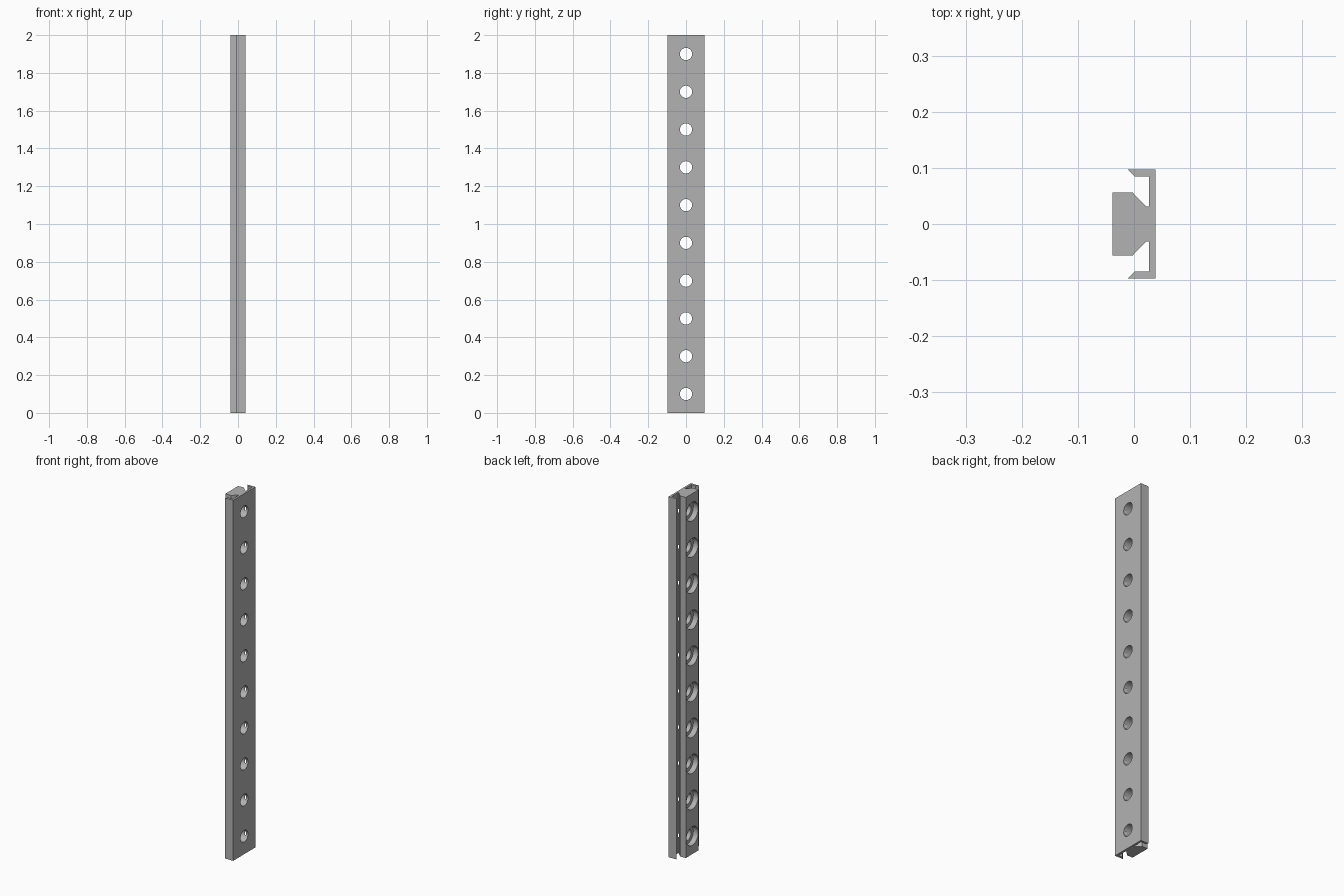
import bpy, bmesh, math
from mathutils import Vector

cube = bpy.data.objects.get("Cube")
if cube:
    bpy.data.objects.remove(cube, do_unlink=True)

LENGTH = 2.0
HOLES = 10
SIDES = 32

metal = bpy.data.materials.new("Grey metal")
metal.use_nodes = True
GREY = (0.45, 0.45, 0.45, 1)
metal.diffuse_color = GREY
metal.node_tree.nodes["Principled BSDF"].inputs["Base Color"].default_value = GREY


def make_object(name, bm):
    bmesh.ops.recalc_face_normals(bm, faces=bm.faces)
    mesh = bpy.data.meshes.new(name)
    bm.to_mesh(mesh)
    bm.free()
    mesh.materials.append(metal)
    obj = bpy.data.objects.new(name, mesh)
    bpy.context.collection.objects.link(obj)
    return obj


# Rail: half cross-section (block, dovetail taper, back plate, lip), mirrored
half = [(-0.0385, 0.0565), (-0.003, 0.0565), (0.022, 0.031), (0.027, 0.031),
        (0.027, 0.085), (0.001, 0.085), (-0.0115, 0.0975), (0.0385, 0.0975)]
outline = half + [(x, -y) for x, y in reversed(half)]
bm = bmesh.new()
face = bm.faces.new([bm.verts.new((x, y, 0)) for x, y in outline])
top = bmesh.ops.extrude_face_region(bm, geom=[face])["geom"]
bmesh.ops.translate(bm, vec=Vector((0, 0, LENGTH)),
                    verts=[v for v in top if isinstance(v, bmesh.types.BMVert)])
rail = make_object("mounting_rail", bm)

# Counterbored screw holes: stepped cutters along x
steps = [(-0.06, 0.052), (-0.0085, 0.052), (-0.0085, 0.0325), (0.06, 0.0325)]
bm = bmesh.new()
for i in range(HOLES):
    z = LENGTH / HOLES * (i + 0.5)
    rings = []
    for x, r in steps:
        angles = [math.tau * k / SIDES for k in range(SIDES)]
        rings.append([bm.verts.new((x, r * math.cos(a), z + r * math.sin(a)))
                      for a in angles])
    for a, b in zip(rings, rings[1:]):
        for k in range(SIDES):
            n = (k + 1) % SIDES
            bm.faces.new((a[k], a[n], b[n], b[k]))
    bm.faces.new(rings[0])
    bm.faces.new(rings[-1])
cutter = make_object("screw_hole_cutter", bm)
cutter.hide_render = True

cut = rail.modifiers.new("Screw holes", 'BOOLEAN')
cut.operation = 'DIFFERENCE'
cut.solver = 'EXACT'
cut.object = cutter

# Apply the cut and shade only the bores smooth
bpy.ops.object.select_all(action='DESELECT')
rail.select_set(True)
bpy.context.view_layer.objects.active = rail
bpy.ops.object.modifier_apply(modifier=cut.name)
bpy.data.objects.remove(cutter, do_unlink=True)
bpy.ops.object.shade_smooth_by_angle(angle=math.radians(30))
